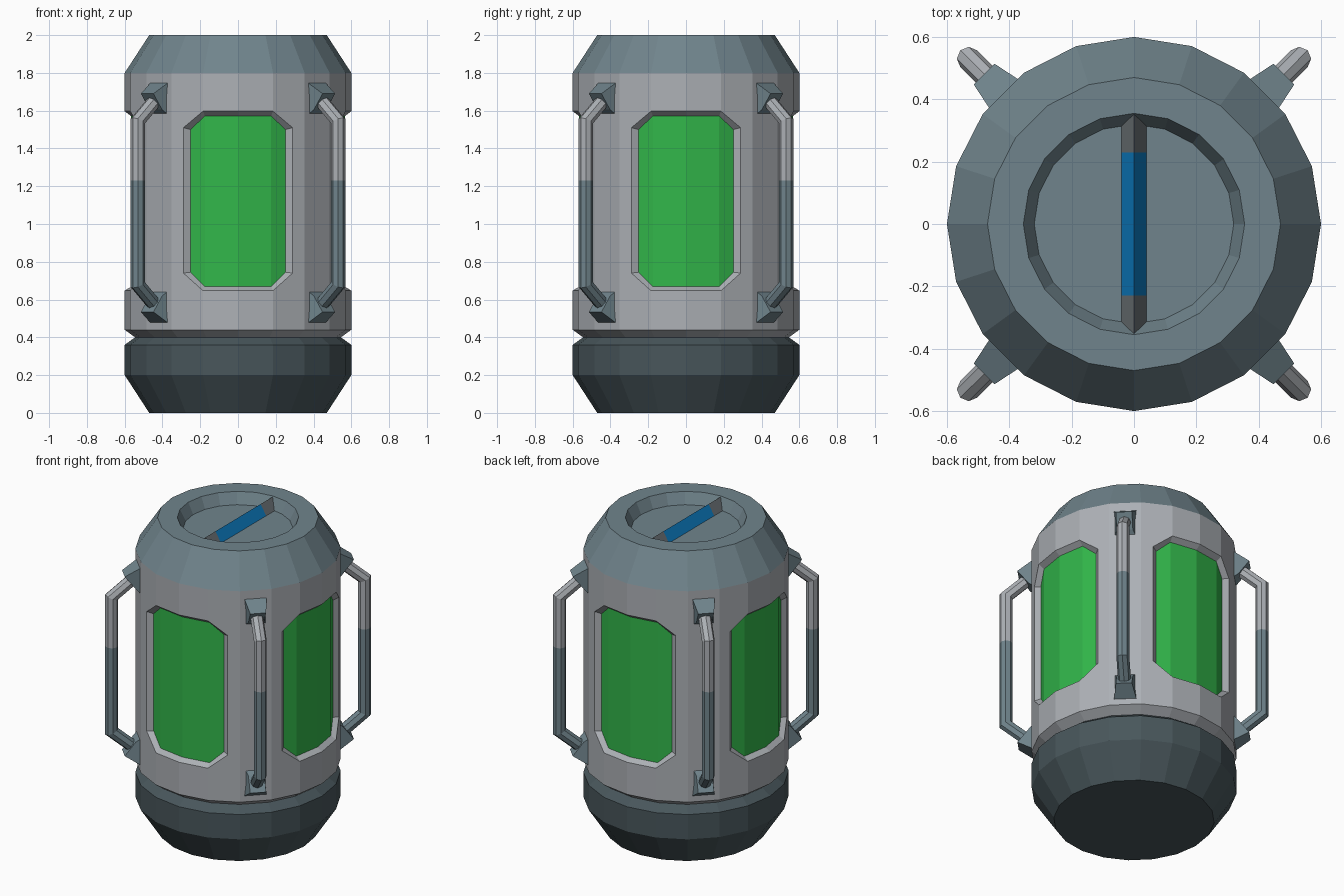
import bpy, bmesh, math
from mathutils import Vector

if "Cube" in bpy.data.objects:
    bpy.data.objects.remove(bpy.data.objects["Cube"])

N = 20
STEP = 2 * math.pi / N


def srgb(r, g, b):
    return [((c / 255 + 0.055) / 1.055) ** 2.4 if c > 10 else c / 255 / 12.92 for c in (r, g, b)] + [1]


def material(name, *rgb):
    m = bpy.data.materials.new(name)
    m.diffuse_color = srgb(*rgb)
    m.use_nodes = True
    m.node_tree.nodes["Principled BSDF"].inputs["Base Color"].default_value = m.diffuse_color
    return m


GREY = material("light_grey", 172, 176, 181)
SLATE = material("slate", 112, 132, 140)
DARK = material("dark_slate", 72, 86, 91)
GREEN = material("green", 50, 182, 74)
BLUE = material("blue", 12, 122, 192)
STEEL = material("steel_grey", 105, 112, 116)


def make(name, faces, mats, indices=None):
    """Object from a list of faces given as point lists."""
    bm = bmesh.new()
    for i, pts in enumerate(faces):
        f = bm.faces.new([bm.verts.new(p) for p in pts])
        f.material_index = indices[i] if indices else 0
    bmesh.ops.remove_doubles(bm, verts=bm.verts, dist=0.0005)
    bmesh.ops.recalc_face_normals(bm, faces=bm.faces)
    me = bpy.data.meshes.new(name)
    bm.to_mesh(me)
    bm.free()
    for m in mats:
        me.materials.append(m)
    ob = bpy.data.objects.new(name, me)
    bpy.context.collection.objects.link(ob)
    return ob


def ring_point(u, r, z):
    """Point on the 20-sided outline; u counts sides from the front (-y)."""
    i = math.floor(u)
    a, b = [Vector((r * math.sin(k * STEP), -r * math.cos(k * STEP), z)) for k in (i, i + 1)]
    return a.lerp(b, u - i)


def lathe(name, profile, mat):
    faces = []
    for (r0, z0), (r1, z1) in zip(profile, profile[1:]):
        for i in range(N):
            pts = [ring_point(i, r0, z0), ring_point(i + 1, r0, z0)]
            pts += [ring_point(i + 1, r1, z1), ring_point(i, r1, z1)] if r1 else [Vector((0, 0, z1))]
            faces.append(pts if r0 else pts[1:])
    return make(name, faces, [mat])


# Base and cap
lathe("base", [(0, 0), (0.47, 0), (0.6, 0.2), (0.6, 0.36), (0.545, 0.4), (0, 0.4)], DARK)
lathe("cap", [(0.6, 1.8), (0.47, 2), (0.355, 2), (0.32, 1.93), (0, 1.93)], SLATE)
lathe("body_lower_lip", [(0.545, 0.4), (0.6, 0.44)], GREY)

# Body wall with four recessed windows
BOT, TOP, R, RIN = 0.44, 1.8, 0.6, 0.567
outer = [(-1.62, 0.74, 1.51), (-1, 0.647, 1.597), (0, 0.647, 1.597), (1, 0.647, 1.597), (1.62, 0.74, 1.51)]
inner = [(-1.48, 0.745, 1.5), (-1, 0.668, 1.572), (0, 0.668, 1.572), (1, 0.668, 1.572), (1.48, 0.745, 1.5)]


def loop(cols, r, off):
    return ([ring_point(u + off, r, lo) for u, lo, hi in cols] +
            [ring_point(u + off, r, hi) for u, lo, hi in reversed(cols)])


wall, panes = [], []
for q in range(4):
    off = q * 5

    def quad(u0, u1, a0, a1, b1, b0, r=R):
        return [ring_point(off + u0, r, a0), ring_point(off + u1, r, a1),
                ring_point(off + u1, r, b1), ring_point(off + u0, r, b0)]

    wall += [quad(u0, u1, BOT, BOT, TOP, TOP) for u0, u1 in ((-2, -1.62), (1.62, 2), (2, 3))]
    for (u0, l0, h0), (u1, l1, h1) in zip(outer, outer[1:]):
        wall += [quad(u0, u1, BOT, BOT, l1, l0), quad(u0, u1, h0, h1, TOP, TOP)]
    a, b = loop(outer, R, off), loop(inner, RIN, off)
    for i in range(len(a)):
        j = (i + 1) % len(a)
        wall.append([a[i], a[j], b[j], b[i]])
    panes += [quad(u0, u1, l0, l1, h1, h0, RIN)
              for (u0, l0, h0), (u1, l1, h1) in zip(inner, inner[1:])]
make("body_with_windows", wall + panes, [GREY, GREEN], [0] * len(wall) + [1] * len(panes))

# Ridged turning bar in the cap recess, blue in the middle
sections = []
for y0, y1 in ((-0.32, -0.23), (-0.23, 0.23), (0.23, 0.32)):
    r0, r1 = [y * 1.1 if abs(y) > 0.3 else y for y in (y0, y1)]
    for s in (-1, 1):
        sections.append([(s * 0.04, y0, 1.93), (s * 0.04, y1, 1.93), (0, r1, 1.995), (0, r0, 1.995)])
for s in (-1, 1):
    sections.append([(-0.04, s * 0.32, 1.93), (0.04, s * 0.32, 1.93), (0, s * 0.352, 1.995)])
make("turning_bar", sections, [STEEL, BLUE], [0, 0, 1, 1, 0, 0, 0, 0])

# Four carrying handles on the diagonals, each with two tapered mounts
MID = 1.112
path = [Vector(p) for p in ((0.62, 1.655), (0.75, 1.545), (0.75, 1.23), (0.75, 2 * MID - 1.545), (0.62, 2 * MID - 1.655))]


def polar(ang, r, t, z):
    c, s = math.cos(ang), math.sin(ang)
    return Vector((r * c - t * s, r * s + t * c, z))


def tube_rings(ang, rad=0.038):
    rings = []
    for i, p in enumerate(path):
        d0 = (p - path[max(i - 1, 0)]).normalized() if i else (path[1] - p).normalized()
        d1 = (path[i + 1] - p).normalized() if i < len(path) - 1 else d0
        d = (d0 + d1).normalized()
        n = Vector((-d.y, d.x)) / d.dot(d0)
        ring = []
        for k in range(8):
            a = k * math.pi / 4
            o = p + n * rad * math.cos(a)
            ring.append(polar(ang, o.x, rad * math.sin(a), o.y))
        rings.append(ring)
    return rings


for q in range(4):
    ang = math.pi / 4 + q * math.pi / 2
    rings = tube_rings(ang)
    faces, idx = [rings[0], rings[-1]], [0, 1]
    for i in range(len(rings) - 1):
        for k in range(8):
            m = (k + 1) % 8
            faces.append([rings[i][k], rings[i][m], rings[i + 1][m], rings[i + 1][k]])
            idx.append(0 if i < 2 else 1)
    make(f"handle_{q + 1}", faces, [GREY, SLATE], idx)
    for label, flip in (("upper", False), ("lower", True)):
        corners = []
        for r, z, t in ((0.57, 1.76, 0.07), (0.68, 1.69, 0.047), (0.615, 1.605, 0.047), (0.57, 1.565, 0.07)):
            z = 2 * MID - z if flip else z
            corners.append((polar(ang, r, -t, z), polar(ang, r, t, z)))
        a, b = [c[0] for c in corners], [c[1] for c in corners]
        sides = [[a[i], a[(i + 1) % 4], b[(i + 1) % 4], b[i]] for i in range(4)]
        make(f"{label}_handle_mount_{q + 1}", sides + [a, b], [SLATE])
